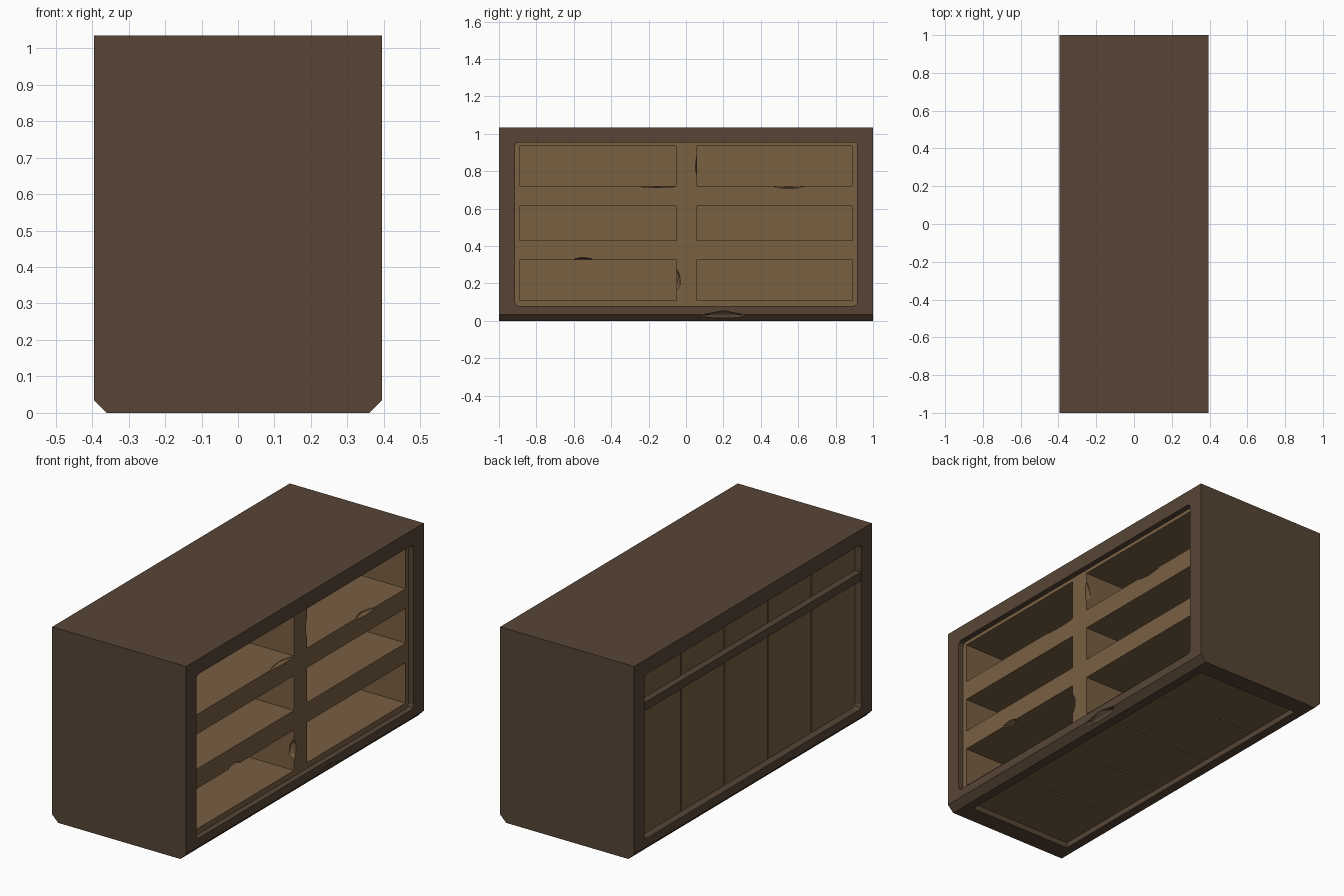
import bpy, bmesh
from mathutils import Vector

if "Cube" in bpy.data.objects:
    bpy.data.objects.remove(bpy.data.objects["Cube"])


def material(name, rgb):
    m = bpy.data.materials.new(name)
    m.diffuse_color = (*rgb, 1)
    m.use_nodes = True
    m.node_tree.nodes["Principled BSDF"].inputs["Base Color"].default_value = m.diffuse_color
    return m


DARK = material("dark_wood", (0.095, 0.060, 0.036))
LIGHT = material("light_wood", (0.192, 0.116, 0.055))


def finish(name, bm, mat):
    bmesh.ops.recalc_face_normals(bm, faces=bm.faces)
    me = bpy.data.meshes.new(name)
    bm.to_mesh(me)
    bm.free()
    if mat:
        me.materials.append(mat)
    ob = bpy.data.objects.new(name, me)
    bpy.context.scene.collection.objects.link(ob)
    return ob


def box(name, lo, hi, mat=None, round_x=0):
    """Axis-aligned box between two corners; round_x clips edges along x."""
    bm = bmesh.new()
    bmesh.ops.create_cube(bm, size=1)
    lo, hi = Vector(lo), Vector(hi)
    for v in bm.verts:
        v.co = Vector([lo[i] + (v.co[i] + 0.5) * (hi[i] - lo[i]) for i in range(3)])
    if round_x:
        edges = [e for e in bm.edges
                 if abs(e.verts[0].co.x - e.verts[1].co.x) > 1e-4]
        bmesh.ops.bevel(bm, geom=edges, offset=round_x, segments=2,
                        affect='EDGES', profile=0.5)
    return finish(name, bm, mat)


def chip(center, half):
    """Angular lump used to nick an edge."""
    bm = bmesh.new()
    bmesh.ops.create_icosphere(bm, subdivisions=1, radius=1)
    for v in bm.verts:
        v.co = Vector([center[i] + v.co[i] * half[i] for i in range(3)])
    return finish("chip_cutter", bm, None)


def cut(ob, cutters):
    """Subtract the cutters, bake the result and remove them."""
    for c in cutters:
        c.hide_render = True
        mod = ob.modifiers.new("cut", 'BOOLEAN')
        mod.operation, mod.solver, mod.object = 'DIFFERENCE', 'EXACT', c
    dg = bpy.context.evaluated_depsgraph_get()
    me = bpy.data.meshes.new_from_object(ob.evaluated_get(dg))
    ob.modifiers.clear()
    ob.data = me
    for c in cutters:
        bpy.data.objects.remove(c)


# Outer frame: long block with chamfered bottom edges
X, H, CH = 0.395, 1.035, 0.035
bm = bmesh.new()
profile = [(-X, H), (-X, CH), (-X + CH, 0), (X - CH, 0), (X, CH), (X, H)]
face = bm.faces.new([bm.verts.new((x, -1, z)) for x, z in profile])
ext = bmesh.ops.extrude_face_region(bm, geom=[face])
bmesh.ops.translate(bm, vec=(0, 2, 0),
                    verts=[g for g in ext["geom"] if isinstance(g, bmesh.types.BMVert)])
frame = finish("outer_frame", bm, DARK)
cut(frame, [
    box("opening_cutter", (-0.6, -0.915, 0.08), (0.6, 0.915, 0.955), round_x=0.02),
    box("base_cutter", (-0.31, -0.9, -0.2), (0.31, 0.9, 0.2)),
    chip((0.395, 0.2, 0.015), (0.025, 0.15, 0.04)),
    chip((-0.395, -0.3, 0.015), (0.022, 0.13, 0.03)),
])

# Shelf unit with six open compartments
shelf = box("shelf_unit", (-0.30, -0.92, 0.075), (0.365, 0.92, 0.96), LIGHT)
cutters = [box("compartment_cutter", (-0.28, y0, z0), (0.6, y1, z1))
           for y0, y1 in ((-0.89, -0.05), (0.06, 0.89))
           for z0, z1 in ((0.11, 0.325), (0.43, 0.615), (0.72, 0.935))]
cutters += [chip((0.368, y, z), h) for y, z, h in (
    (-0.05, 0.22, (0.035, 0.022, 0.06)),
    (-0.55, 0.325, (0.03, 0.06, 0.016)),
    (0.55, 0.72, (0.03, 0.09, 0.014)),
    (-0.15, 0.72, (0.03, 0.11, 0.008)),
    (0.06, 0.83, (0.03, 0.010, 0.06)))]
cut(shelf, cutters)

# Back and base planks with narrow gaps between them
STEP, GAP = 0.366, 0.005
for i in range(5):
    y0 = -0.915 + i * STEP
    lo = y0 + GAP if i else y0 - 0.005
    hi = y0 + STEP - GAP if i < 4 else y0 + STEP + 0.005
    box(f"back_plank_{i + 1}", (-0.355, lo, 0.075), (-0.305, hi, 0.96), LIGHT)
    box(f"base_plank_{i + 1}", (-0.315, lo, 0.03), (0.315, hi, 0.07), LIGHT)

# Solid backing seen through the plank gaps
box("base_backing", (-0.315, -0.92, 0.05), (0.315, 0.92, 0.078), LIGHT)
box("back_backing", (-0.34, -0.92, 0.076), (-0.295, 0.92, 0.959), LIGHT)

# Horizontal rail across the back
box("back_rail", (-0.39, -0.918, 0.76), (-0.34, 0.918, 0.805), DARK)
